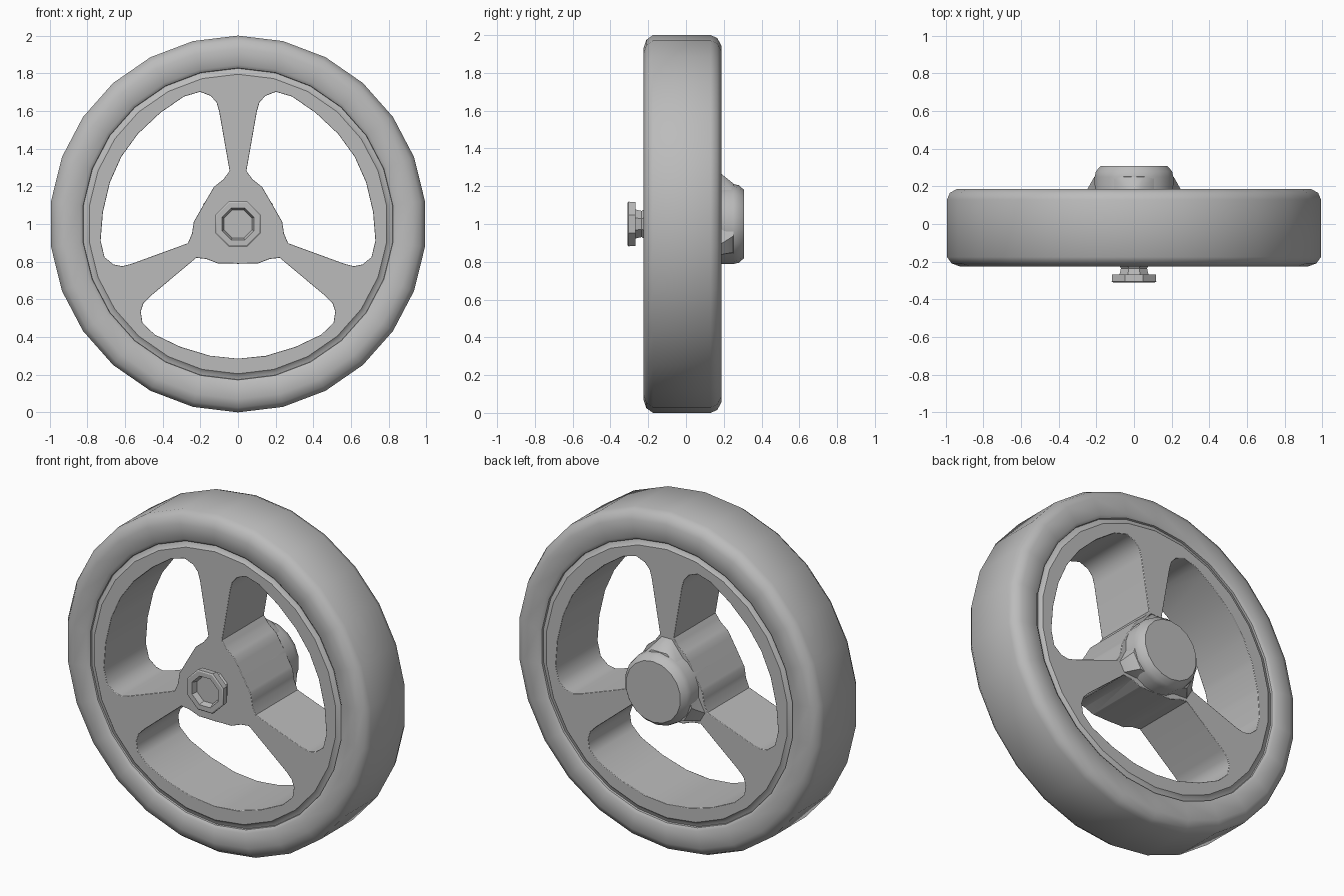
import bpy, bmesh, math
from mathutils import Matrix, Vector

if "Cube" in bpy.data.objects:
    bpy.data.objects.remove(bpy.data.objects["Cube"])

grey = bpy.data.materials.new("plain_grey")
grey.use_nodes = True
grey.diffuse_color = (0.5, 0.5, 0.5, 1)
grey.node_tree.nodes["Principled BSDF"].inputs["Base Color"].default_value = (0.5, 0.5, 0.5, 1)
CENTRE = Vector((0, 0, 1))


def polar(angle, radius, y=0):
    a = math.radians(angle)
    return CENTRE + Vector((radius * math.cos(a), y, radius * math.sin(a)))


def finish(name, bm):
    bmesh.ops.remove_doubles(bm, verts=bm.verts, dist=1e-5)
    bmesh.ops.recalc_face_normals(bm, faces=bm.faces)
    mesh = bpy.data.meshes.new(name)
    bm.to_mesh(mesh)
    bm.free()
    mesh.materials.append(grey)
    obj = bpy.data.objects.new(name, mesh)
    bpy.context.collection.objects.link(obj)
    return obj


def lathe(name, profile, sides, start=90, closed=False):
    """Turn (radius, y) points about the wheel axis."""
    bm = bmesh.new()
    rings = [[bm.verts.new(polar(start + 360 * i / sides, r, y)) for r, y in profile]
             for i in range(sides)]
    n = len(profile)
    for i in range(sides):
        a, b = rings[i], rings[(i + 1) % sides]
        for j in range(n if closed else n - 1):
            k = (j + 1) % n
            bm.faces.new((a[j], a[k], b[k], b[j]))
    bmesh.ops.dissolve_degenerate(bm, dist=1e-5, edges=bm.edges)
    return finish(name, bm)


def prism(name, outline, y0, y1):
    """Extrude a polar outline along the axis."""
    bm = bmesh.new()
    face = bm.faces.new([bm.verts.new(polar(a, r, y0)) for a, r in outline])
    out = bmesh.ops.extrude_face_region(bm, geom=[face])
    moved = [v for v in out["geom"] if isinstance(v, bmesh.types.BMVert)]
    bmesh.ops.translate(bm, verts=moved, vec=(0, y1 - y0, 0))
    return finish(name, bm)


def smooth(obj, angle):
    bpy.ops.object.select_all(action="DESELECT")
    bpy.context.view_layer.objects.active = obj
    obj.select_set(True)
    bpy.ops.object.shade_smooth_by_angle(angle=math.radians(angle))


# Tyre with rounded shoulders
tyre = lathe("tyre", [
    (0.825, -0.19), (0.828, -0.208), (0.845, -0.222), (0.93, -0.225), (0.975, -0.21),
    (1.0, -0.175), (1.0, 0.13), (0.985, 0.165), (0.945, 0.187), (0.845, 0.187),
    (0.828, 0.175), (0.825, 0.155)], 26, closed=True)
smooth(tyre, 40)

# Wheel core: a lipped disc with three windows that leave the spokes
core = lathe("rim_and_spokes", [
    (0, -0.215), (0.795, -0.215), (0.812, -0.2), (0.84, -0.195),
    (0.84, 0.16), (0.812, 0.165), (0.795, 0.18), (0, 0.18)], 26)
half = [(30, 0.21), (43, 0.215), (57, 0.235), (72, 0.25), (81, 0.285), (80.5, 0.605),
        (80, 0.655), (78, 0.695), (74, 0.73), (67, 0.735), (55, 0.72), (42, 0.715), (30, 0.715)]
mirror = [(60 - a, r) for a, r in reversed(half[1:-1])]
for i in range(3):
    cutter = prism("window_cutter", [(a + 120 * i, r) for a, r in half + mirror], -0.5, 0.5)
    cutter.hide_render = True
    cutter.hide_set(True)
    cutter.display_type = "WIRE"
    cut = core.modifiers.new("window", "BOOLEAN")
    cut.object = cutter
    cut.solver = "EXACT"

# Bake the windows, then drop the cutters
bpy.context.view_layer.update()
baked = bpy.data.meshes.new_from_object(core.evaluated_get(bpy.context.evaluated_depsgraph_get()))
core.modifiers.clear()
core.data = baked
for obj in [o for o in bpy.data.objects if o.name.startswith("window_cutter")]:
    bpy.data.objects.remove(obj)
bevel = core.modifiers.new("soft_edges", "BEVEL")
bevel.width = 0.014
bevel.segments = 2
bevel.limit_method = "ANGLE"
bevel.angle_limit = math.radians(60)
smooth(core, 40)

# Hub boss at the back
hub = lathe("hub", [
    (0, -0.205), (0.2, -0.205), (0.208, -0.19), (0.212, 0.25), (0.205, 0.28),
    (0.18, 0.308), (0, 0.308)], 18)
smooth(hub, 40)

# Sloped webs joining the hub boss to the spokes
for i in range(3):
    bm = bmesh.new()
    turn = Matrix.Rotation(math.radians(120 * i), 4, "Y")
    sides = [[bm.verts.new(CENTRE + turn @ Vector((s * w, y, z)))
              for w, y, z in ((0.13, 0.1, 0.15), (0.13, 0.26, 0.15), (0.05, 0.25, 0.215),
                              (0.03, 0.175, 0.275), (0.03, 0.1, 0.275))] for s in (-1, 1)]
    for side in sides:
        bm.faces.new(side)
    for j in range(5):
        k = (j + 1) % 5
        bm.faces.new((sides[0][j], sides[0][k], sides[1][k], sides[1][j]))
    bmesh.ops.triangulate(bm, faces=bm.faces)
    smooth(finish("hub_web", bm), 40)

# Axle bolt: flared neck and an eight-sided head with a socket
neck = lathe("bolt_neck", [
    (0, -0.2), (0.1, -0.2), (0.075, -0.235), (0.085, -0.275), (0, -0.275)], 8, 22.5)
head = lathe("bolt_head", [
    (0, -0.268), (0.125, -0.268), (0.128, -0.305), (0.12, -0.31), (0.092, -0.31),
    (0.08, -0.278), (0, -0.278)], 8, 22.5)
for part in (neck, head):
    smooth(part, 25)
